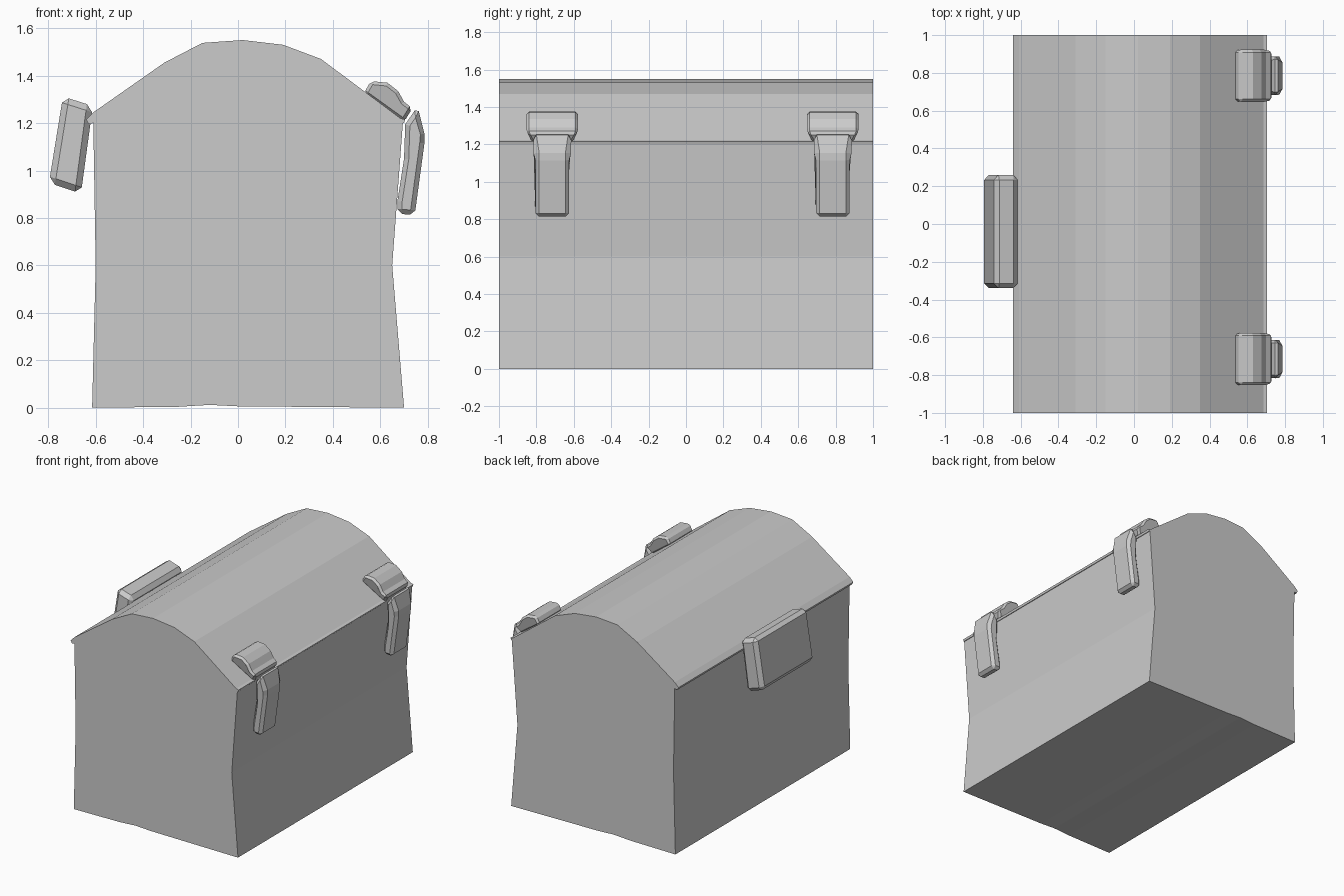
import bpy, bmesh


def prism(name, profile, y_mid, bevel=0.0):
    """Extrude an (x, z, half width) profile along y, then bevel its edges."""
    bm = bmesh.new()
    front = [bm.verts.new((x, y_mid - w, z)) for x, z, w in profile]
    back = [bm.verts.new((x, y_mid + w, z)) for x, z, w in profile]
    bm.faces.new(front)
    bm.faces.new(back[::-1])
    n = len(profile)
    for i in range(n):
        j = (i + 1) % n
        bm.faces.new((front[i], back[i], back[j], front[j]))
    bmesh.ops.recalc_face_normals(bm, faces=bm.faces[:])
    mesh = bpy.data.meshes.new(name)
    bm.to_mesh(mesh)
    bm.free()
    obj = bpy.data.objects.new(name, mesh)
    bpy.context.collection.objects.link(obj)
    if bevel:
        mod = obj.modifiers.new("bevel", 'BEVEL')
        mod.width = bevel
        mod.segments = 1
        mod.limit_method = 'ANGLE'
        mod.angle_limit = 0.7
    return obj


def even(points, w):
    return [(x, z, w) for x, z in points]


# Box with slightly waisted side walls
prism("chest_body", even([
    (-0.615, 0), (-0.25, 0.004), (-0.12, 0.012), (0, 0.006), (0.70, 0),
    (0.65, 0.60), (0.695, 1.20), (-0.61, 1.20), (-0.60, 0.60)], 1.0), 0)

# Domed lid with a small overhanging lip
prism("chest_lid", even([
    (-0.61, 1.20), (-0.63, 1.195), (-0.64, 1.215), (-0.61, 1.245),
    (-0.31, 1.455), (-0.15, 1.538), (0.02, 1.55), (0.19, 1.53),
    (0.35, 1.47), (0.685, 1.22), (0.705, 1.215), (0.70, 1.20)], 1.0), 0)

# Single hinge block on the left wall
prism("hinge_plate", even([
    (-0.738, 1.312), (-0.612, 1.272), (-0.662, 0.903), (-0.797, 0.948)],
    0.30), -0.04, 0.026)

# Two latches on the right wall: a clasp on the lid and a hanging strap
for side, y in (("rear", 0.785), ("front", -0.715)):
    prism(f"{side}_latch_clasp", [
        (0.53, 1.325, 0.138), (0.56, 1.377, 0.138), (0.63, 1.37, 0.138),
        (0.675, 1.335, 0.138), (0.70, 1.29, 0.138), (0.735, 1.262, 0.138),
        (0.70, 1.205, 0.105)], y, 0.014)
    prism(f"{side}_latch_strap", [
        (0.705, 1.195, 0.10), (0.757, 1.27, 0.108), (0.786, 1.155, 0.09),
        (0.786, 1.115, 0.09), (0.745, 0.812, 0.09), (0.672, 0.818, 0.09),
        (0.672, 0.87, 0.09), (0.70, 1.05, 0.09)], y, 0.02)
